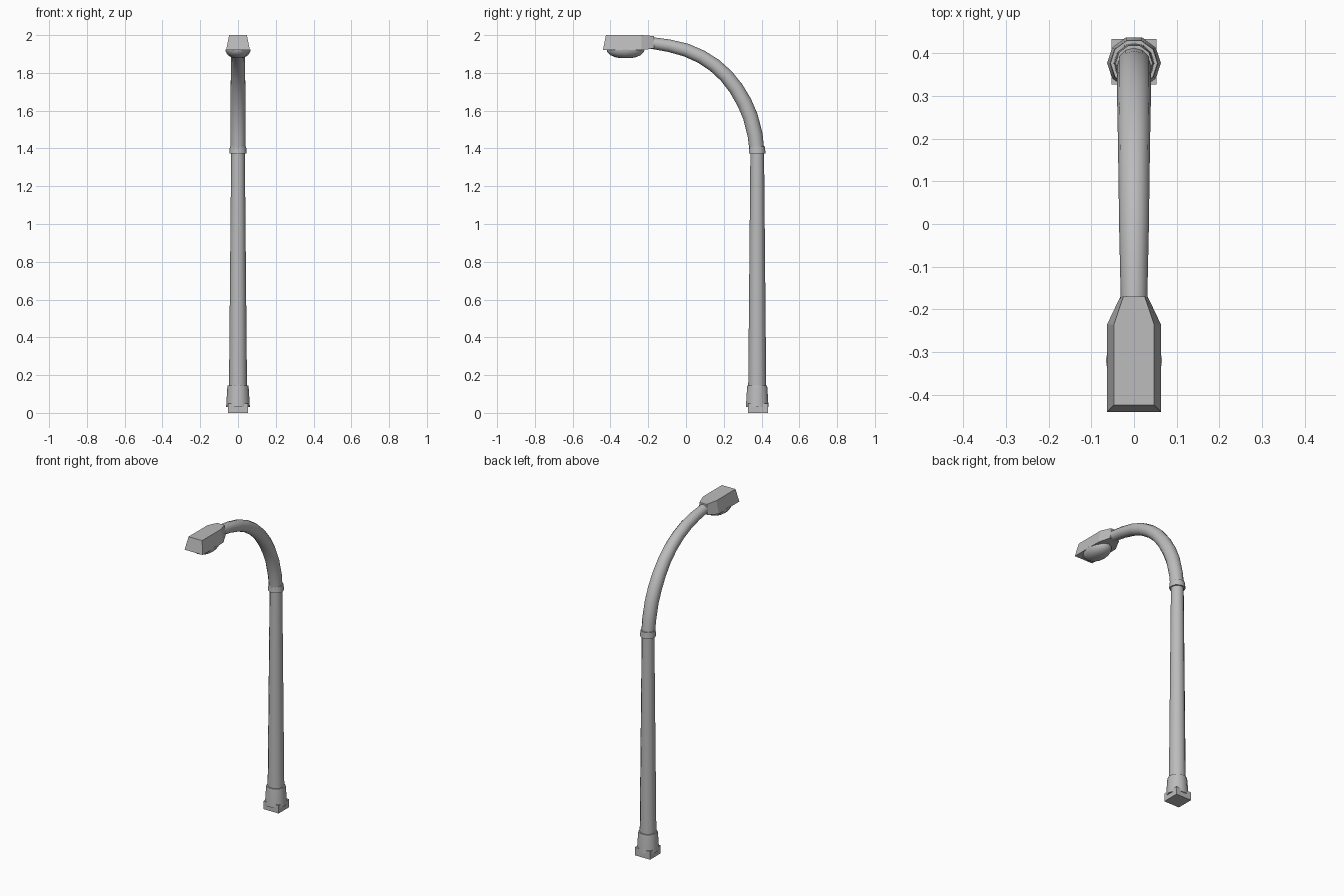
import bpy, bmesh, math
from mathutils import Vector

if "Cube" in bpy.data.objects:
    bpy.data.objects.remove(bpy.data.objects["Cube"])

POLE_Y = 0.377

grey = bpy.data.materials.new("metal grey")
grey.diffuse_color = (0.5, 0.5, 0.5, 1)
grey.use_nodes = True
grey.node_tree.nodes["Principled BSDF"].inputs["Base Color"].default_value = grey.diffuse_color


def make_object(name, bm, smooth=None):
    bmesh.ops.recalc_face_normals(bm, faces=bm.faces)
    mesh = bpy.data.meshes.new(name)
    bm.to_mesh(mesh)
    bm.free()
    mesh.materials.append(grey)
    obj = bpy.data.objects.new(name, mesh)
    bpy.context.collection.objects.link(obj)
    if smooth:
        bpy.ops.object.select_all(action='DESELECT')
        obj.select_set(True)
        bpy.context.view_layer.objects.active = obj
        bpy.ops.object.shade_smooth_by_angle(angle=math.radians(smooth))
    return obj


def loft(name, rings, smooth=None):
    """Skin a list of vertex rings and cap both ends."""
    bm = bmesh.new()
    loops = [[bm.verts.new(p) for p in ring] for ring in rings]
    n = len(loops[0])
    for a, b in zip(loops, loops[1:]):
        for i in range(n):
            j = (i + 1) % n
            bm.faces.new((a[i], a[j], b[j], b[i]))
    bm.faces.new(loops[0])
    bm.faces.new(loops[-1])
    return make_object(name, bm, smooth)


def tube(name, stations, sides):
    """Round tube through (y, z, radius) stations in the x = 0 plane."""
    rings = []
    for k, (y, z, r) in enumerate(stations):
        y0, z0, _ = stations[max(k - 1, 0)]
        y1, z1, _ = stations[min(k + 1, len(stations) - 1)]
        t = Vector((0, y1 - y0, z1 - z0)).normalized()
        side = Vector((1, 0, 0))
        up = t.cross(side)
        angles = [2 * math.pi * i / sides for i in range(sides)]
        rings.append([Vector((0, y, z)) + r * (side * math.cos(a) + up * math.sin(a))
                      for a in angles])
    return loft(name, rings, 50)


# square foot block
h = 0.053
loft("foot_block", [[(sx * h, POLE_Y + 0.003 + sy * h, z)
                     for sx, sy in ((-1, -1), (1, -1), (1, 1), (-1, 1))]
                    for z in (0, 0.05)])

# base sleeve, tapered pole and joint ring
tube("base_sleeve", [(POLE_Y, 0.03, 0.063), (POLE_Y, 0.128, 0.057),
                     (POLE_Y, 0.145, 0.055)], 10)
tube("pole", [(POLE_Y, 0.10, 0.048), (POLE_Y, 1.40, 0.036)], 12)
tube("joint_ring", [(POLE_Y, 1.372, 0.046), (POLE_Y, 1.41, 0.043)], 10)

# curved arm
tube("arm", [(0.375, 1.39, 0.039), (0.366, 1.47, 0.040), (0.341, 1.569, 0.040),
             (0.308, 1.645, 0.040), (0.265, 1.718, 0.039), (0.212, 1.785, 0.038),
             (0.150, 1.841, 0.037), (0.080, 1.886, 0.036), (0.0, 1.921, 0.035),
             (-0.09, 1.944, 0.033), (-0.18, 1.958, 0.031)], 12)


def head_ring(z, nose, wide, neck, neck_z):
    half = [(wide, nose, z), (wide, -0.235, z), (neck, -0.17, neck_z)]
    return half + [(-x, y, zz) for x, y, zz in reversed(half)]


# lamp head, wider at the bottom and pinched towards the arm
loft("lamp_head", [head_ring(1.92, -0.44, 0.063, 0.032, 1.93),
                   head_ring(2.0, -0.424, 0.047, 0.025, 1.995)])

# shallow lens under the head
lens = []
for z, s in ((1.925, 1.0), (1.912, 0.98), (1.895, 0.82), (1.884, 0.58), (1.878, 0.28)):
    lens.append([(0.066 * s * math.cos(a), -0.32 + 0.1 * s * math.sin(a), z)
                 for a in (2 * math.pi * i / 12 for i in range(12))])
loft("lamp_lens", lens, 60)
